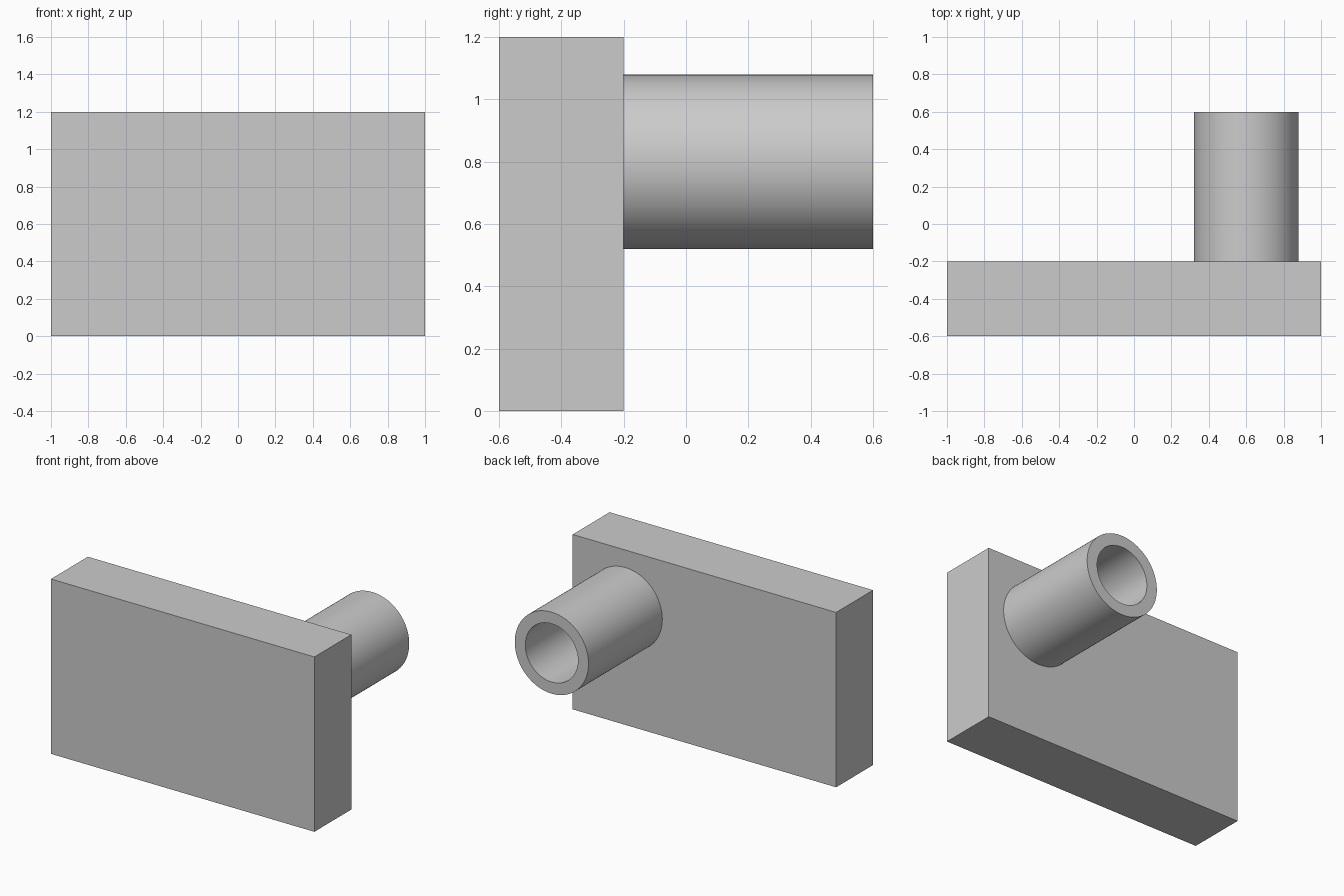
import bpy
import bmesh
import math
from mathutils import Matrix

cube = bpy.data.objects.get("Cube")
if cube:
    bpy.data.objects.remove(cube, do_unlink=True)

# Single grey material
grey = bpy.data.materials.new("plain_grey")
grey.use_nodes = True
colour = (0.6, 0.6, 0.6, 1.0)
grey.diffuse_color = colour
grey.node_tree.nodes["Principled BSDF"].inputs["Base Color"].default_value = colour


def add_object(name, bm):
    bmesh.ops.recalc_face_normals(bm, faces=bm.faces)
    mesh = bpy.data.meshes.new(name)
    bm.to_mesh(mesh)
    bm.free()
    mesh.materials.append(grey)
    obj = bpy.data.objects.new(name, mesh)
    bpy.context.collection.objects.link(obj)
    return obj


# Upright rectangular plate
bm = bmesh.new()
bmesh.ops.create_cube(bm, size=1, matrix=Matrix.Translation((0, -0.4, 0.6)) @ Matrix.Diagonal((2, 0.4, 1.2, 1)))
add_object("plate", bm)

# Hollow tube: rectangular wall section spun around the y direction
SEGMENTS = 96
centre = (0.6, 0, 0.8)
section = [(0.2, -0.2), (0.28, -0.2), (0.28, 0.6), (0.2, 0.6)]
bm = bmesh.new()
verts = [bm.verts.new((centre[0] + r, y, centre[2])) for r, y in section]
edges = [bm.edges.new((verts[i], verts[(i + 1) % 4])) for i in range(4)]
bmesh.ops.spin(bm, geom=verts + edges, cent=centre, axis=(0, 1, 0),
               angle=math.tau, steps=SEGMENTS, use_duplicate=False)
bmesh.ops.remove_doubles(bm, verts=bm.verts, dist=0.0001)
tube = add_object("tube", bm)

bpy.ops.object.select_all(action='DESELECT')
tube.select_set(True)
bpy.context.view_layer.objects.active = tube
bpy.ops.object.shade_smooth_by_angle(angle=math.radians(30))
